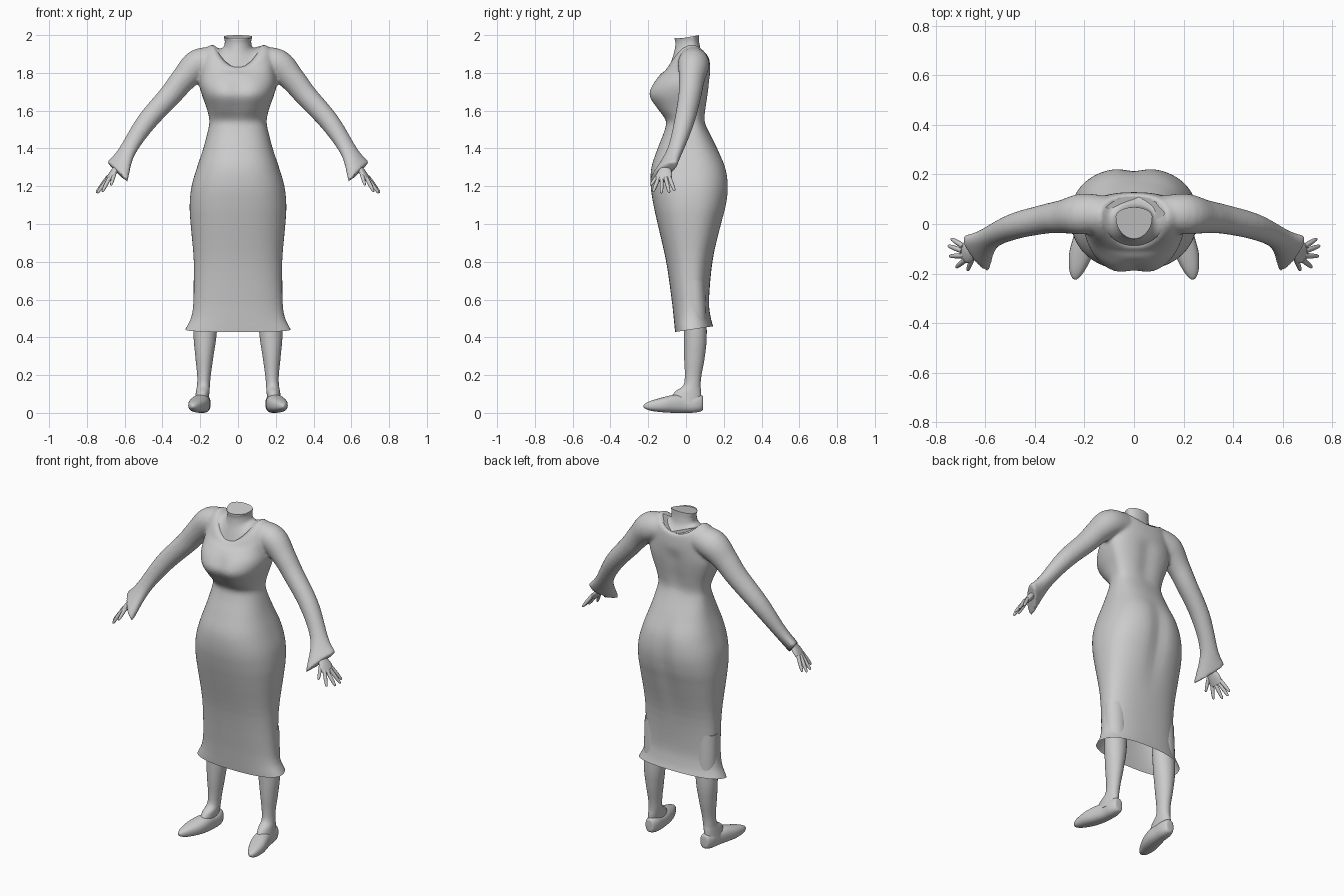
import bpy, bmesh, math
from mathutils import Vector

if "Cube" in bpy.data.objects:
    bpy.data.objects.remove(bpy.data.objects["Cube"])

grey = bpy.data.materials.new("plain_grey")
grey.use_nodes = True
grey.diffuse_color = (0.6, 0.6, 0.6, 1)
grey.node_tree.nodes["Principled BSDF"].inputs["Base Color"].default_value = (0.6, 0.6, 0.6, 1)


def spline(rows, steps):
    """Smoothly interpolate rows of numbers."""
    rows = [Vector(r) for r in rows]
    out = []
    for i in range(len(rows) - 1):
        p1, p2 = rows[i], rows[i + 1]
        m1 = (p2 - rows[max(i - 1, 0)]) / 2
        m2 = (rows[min(i + 2, len(rows) - 1)] - p1) / 2
        for k in range(steps):
            t = k / steps
            out.append(p1 + m1 * t + (3 * (p2 - p1) - 2 * m1 - m2) * t**2
                       + (2 * (p1 - p2) + m1 + m2) * t**3)
    return out + [rows[-1]]


def skin(bm, rings, side=1, end=None):
    """Bridge rings of points into a closed tube; end is the last cap's centre."""
    loops = [[bm.verts.new((p[0] * side, p[1], p[2])) for p in ring] for ring in rings]
    n = len(loops[0])
    for a, b in zip(loops, loops[1:]):
        for i in range(n):
            j = (i + 1) % n
            bm.faces.new((a[i], a[j], b[j], b[i]))
    bm.faces.new(loops[0])
    if end:
        tip = bm.verts.new(end)
        for i in range(n):
            bm.faces.new((loops[-1][i], loops[-1][(i + 1) % n], tip))
    else:
        bm.faces.new(loops[-1])


def finish(bm, name, angle=50):
    bmesh.ops.recalc_face_normals(bm, faces=bm.faces)
    mesh = bpy.data.meshes.new(name)
    bm.to_mesh(mesh)
    bm.free()
    ob = bpy.data.objects.new(name, mesh)
    bpy.context.collection.objects.link(ob)
    mesh.materials.append(grey)
    shade(ob, angle)
    return ob


def shade(ob, angle):
    bpy.ops.object.select_all(action='DESELECT')
    ob.select_set(True)
    bpy.context.view_layer.objects.active = ob
    bpy.ops.object.shade_smooth_by_angle(angle=math.radians(angle))


def oval(n, power):
    for i in range(n):
        a = math.tau * i / n
        c, s = math.cos(a), math.sin(a)
        yield math.copysign(abs(c) ** (2 / power), c), math.copysign(abs(s) ** (2 / power), s)


def level_ring(row, n=64, power=2.4, mid=0.03):
    """Ring from height, half width, front, back, clefts and neckline drop."""
    z, rx, front, back, cleft_f, cleft_b, drop = row
    pts = []
    for c, s in oval(n, power):
        x = rx * c
        valley = math.exp(-(x / 0.05) ** 2)
        if s < 0:
            y = mid - s * (front - mid) + cleft_f * valley
            h = z - drop * s * s
        else:
            y = mid + s * (back - mid) - cleft_b * valley
            h = z - drop * s * s * 0.5
        pts.append((x, y, h))
    return pts


def tube(rows, ref, n=24, steps=5):
    """Rings along a path from centre, two half widths and slant."""
    rows = spline(rows, steps)
    rings = []
    for i, r in enumerate(rows):
        t = Vector(rows[min(i + 1, len(rows) - 1)][:3]) - Vector(rows[max(i - 1, 0)][:3])
        t.normalize()
        u = Vector(ref)
        u = (u - t * u.dot(t)).normalized()
        v = t.cross(u)
        rings.append([Vector(r[:3]) + u * c * r[3] + v * s * r[4] + t * c * r[5]
                      for c, s in oval(n, 2)])
    return rings


# Dress: body and sleeves fused into one smooth surface, then trimmed at the hem
body_rows = [
    (.36, .325, -.05, .18, 0, 0, 0), (.45, .275, -.06, .147, 0, 0, 0),
    (.51, .247, -.066, .13, 0, 0, 0), (.6, .236, -.076, .122, 0, 0, 0),
    (.8, .234, -.105, .14, 0, 0, 0), (1, .251, -.15, .19, 0, .01, 0),
    (1.1, .256, -.172, .217, 0, .015, 0), (1.2, .246, -.187, .228, 0, .015, 0),
    (1.3, .217, -.183, .213, 0, .01, 0), (1.4, .184, -.15, .165, 0, 0, 0),
    (1.5, .158, -.112, .115, 0, 0, 0), (1.55, .152, -.108, .102, 0, .005, 0),
    (1.61, .165, -.158, .108, .01, .01, 0), (1.68, .19, -.203, .118, .015, .01, 0),
    (1.74, .205, -.183, .125, .015, .01, 0), (1.81, .2, -.138, .128, 0, 0, .02),
    (1.88, .19, -.112, .127, 0, 0, .07), (1.935, .165, -.1, .122, 0, 0, .11),
    (1.952, .132, -.09, .115, 0, 0, .12)]
sleeve_rows = [
    (.12, .04, 1.86, .075, .075, 0), (.21, .04, 1.843, .08, .085, 0),
    (.29, .03, 1.765, .065, .07, 0), (.36, .02, 1.68, .058, .062, 0),
    (.485, -.01, 1.54, .053, .053, 0), (.587, -.06, 1.385, .05, .038, 0),
    (.64, -.12, 1.275, .086, .034, -.054)]
bm = bmesh.new()
skin(bm, [level_ring(r) for r in spline(body_rows, 4)], end=(0, .03, 1.83))
for side in (1, -1):
    skin(bm, tube(sleeve_rows, (.45, .7, .55), n=32), side)
dress = finish(bm, "dress")
remesh = dress.modifiers.new("fuse", 'REMESH')
remesh.mode = 'VOXEL'
remesh.voxel_size = 0.009
soften = dress.modifiers.new("soften", 'SMOOTH')
soften.factor = 0.5
soften.iterations = 6
graph = bpy.context.evaluated_depsgraph_get()
bm = bmesh.new()
bm.from_mesh(dress.evaluated_get(graph).to_mesh())
dress.modifiers.clear()
bmesh.ops.bisect_plane(bm, geom=bm.verts[:] + bm.edges[:] + bm.faces[:], dist=1e-5,
                       plane_co=(0, -.06, .428), plane_no=(0, -.15, 1), clear_inner=True)
bm.to_mesh(dress.data)
bm.free()
shade(dress, 50)

# Neck and the skin inside the neckline
neck_rows = [
    (1.946, .128, -.088, .11, 0, 0, .118), (1.93, .1, -.075, .095, 0, 0, .06),
    (1.938, .076, -.062, .078, 0, 0, .025), (1.965, .07, -.056, .07, 0, 0, .01),
    (1.988, .074, -.062, .068, 0, 0, 0)]
bm = bmesh.new()
rings = [level_ring(r, 40, 2) for r in spline(neck_rows, 5)]
rings[-1] = [(x, y, 1.988 + (y - .003) * .18) for x, y, z in rings[-1]]
skin(bm, rings)
finish(bm, "neck")

# Legs, shoes and hands
leg_rows = [
    (.7, .165, .07, -.01, .1), (.43, .174, .062, -.01, .11), (.3, .178, .048, -.01, .1),
    (.2, .18, .036, -.006, .082), (.145, .183, .034, -.015, .077),
    (.11, .187, .036, -.06, .08), (.05, .195, .036, -.1, .08)]
shoe_rows = [
    (.091, .184, .012, .075, .03), (.085, .184, .028, .092, .012),
    (.05, .185, .04, .096, .002), (0, .188, .042, .093, 0),
    (-.06, .198, .049, .096, 0), (-.12, .213, .049, .083, .003),
    (-.18, .228, .034, .066, .01), (-.212, .235, .018, .052, .02),
    (-.224, .237, .005, .042, .03)]
palm_rows = [
    (.61, -.085, 1.35, .026, .02, 0), (.64, -.105, 1.3, .028, .018, 0),
    (.668, -.115, 1.262, .042, .016, 0), (.694, -.118, 1.228, .04, .011, 0)]
# Each finger: knuckle and tip
fingers = [
    ((.695, -.086, 1.24), (.738, -.06, 1.175)), ((.7, -.106, 1.235), (.75, -.088, 1.165)),
    ((.695, -.128, 1.23), (.745, -.13, 1.163)), ((.685, -.148, 1.235), (.718, -.175, 1.17)),
    ((.652, -.135, 1.275), (.672, -.188, 1.205))]

for side, label in ((1, "left"), (-1, "right")):
    bm = bmesh.new()
    skin(bm, [[(cx + rx * c, (f + b) / 2 + (b - f) / 2 * s, z) for c, s in oval(28, 2)]
              for z, cx, rx, f, b in spline(leg_rows, 5)], side)
    finish(bm, label + "_leg")

    bm = bmesh.new()
    skin(bm, [[(cx + rx * c, y, (top + low) / 2 + (top - low) / 2 * s) for c, s in oval(28, 2.4)]
              for y, cx, rx, top, low in spline(shoe_rows, 4)], side)
    finish(bm, label + "_shoe")

    bm = bmesh.new()
    skin(bm, tube(palm_rows, (.2, 1, 0)), side)
    for knuckle, tip in fingers:
        a, b = Vector(knuckle), Vector(tip)
        rows = [(*a.lerp(b, t), r, r, 0)
                for t, r in ((-.15, .01), (.3, .0105), (.75, .0085), (.95, .006), (1, .002))]
        skin(bm, tube(rows, (.2, 1, 0), 12, 3), side)
    finish(bm, label + "_hand")
